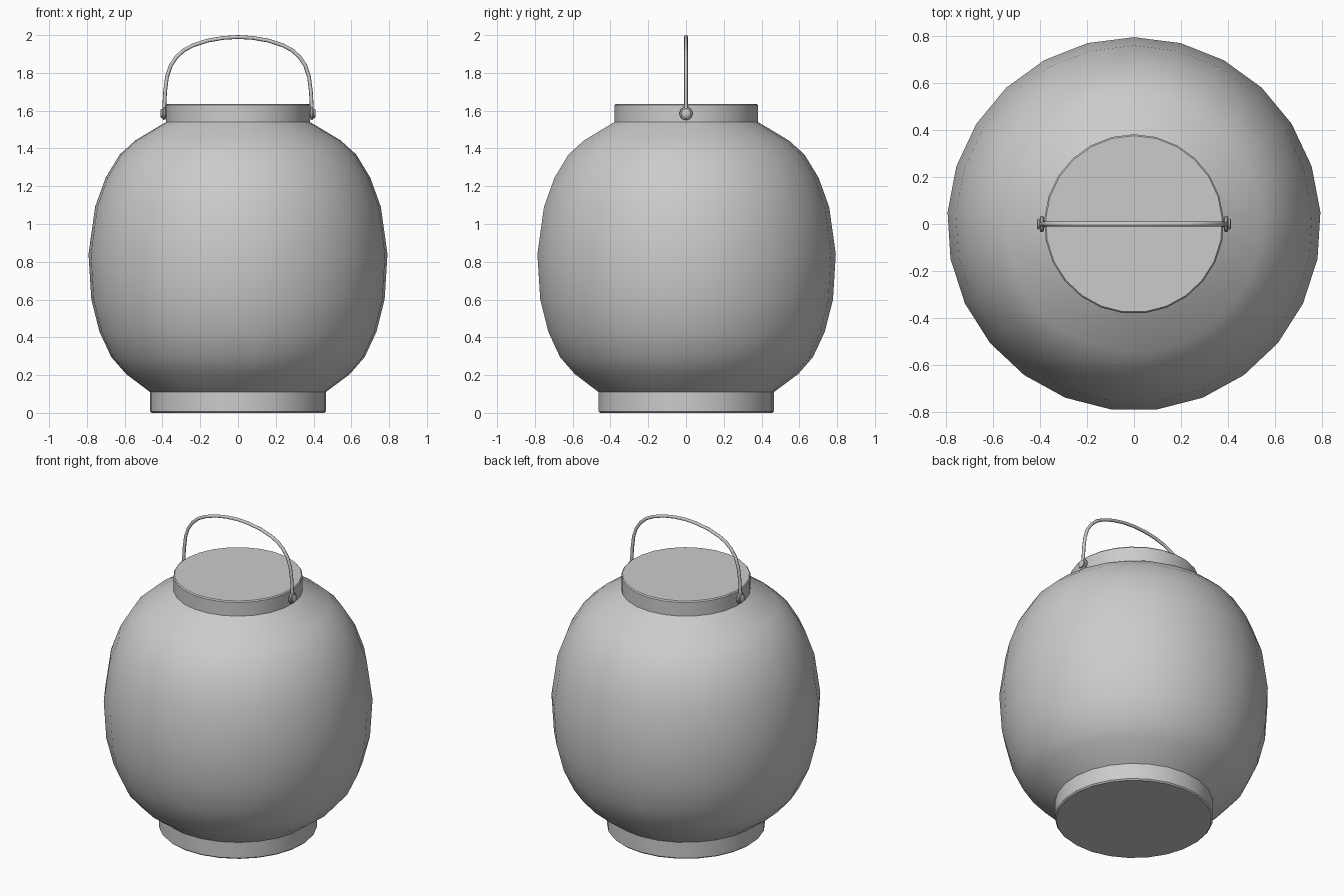
import bpy, bmesh
from math import sin, cos, tau, pi, radians
from mathutils import Matrix

if "Cube" in bpy.data.objects:
    bpy.data.objects.remove(bpy.data.objects["Cube"])


def finish(name, bm, angle=35):
    bmesh.ops.recalc_face_normals(bm, faces=bm.faces)
    me = bpy.data.meshes.new(name)
    bm.to_mesh(me)
    bm.free()
    ob = bpy.data.objects.new(name, me)
    bpy.context.collection.objects.link(ob)
    bpy.ops.object.select_all(action='DESELECT')
    ob.select_set(True)
    bpy.context.view_layer.objects.active = ob
    bpy.ops.object.shade_smooth_by_angle(angle=radians(angle))
    return ob


def lathe(name, profile, sides=25, capped=False, matrix=None, loop=False):
    """Spin (radius, z) points around z, first vertex on +y."""
    bm = bmesh.new()
    rings = [[bm.verts.new((r * cos(pi / 2 + tau * i / sides),
                            r * sin(pi / 2 + tau * i / sides), z))
              for i in range(sides)] for r, z in profile]
    pairs = list(zip(rings, rings[1:]))
    if loop:
        pairs.append((rings[-1], rings[0]))
    for a, b in pairs:
        for i in range(sides):
            j = (i + 1) % sides
            bm.faces.new((a[i], a[j], b[j], b[i]))
    if capped:
        bm.faces.new(rings[0])
        bm.faces.new(rings[-1])
    if matrix:
        bm.transform(matrix)
    return finish(name, bm)


# Round lantern shade
lathe("lantern_body", [(0.466, 0.11), (0.593, 0.205), (0.672, 0.295), (0.735, 0.43),
                       (0.778, 0.60), (0.793, 0.84), (0.758, 1.09), (0.702, 1.245),
                       (0.627, 1.368), (0.545, 1.442), (0.381, 1.54)])

# Base ring and lid
lathe("base", [(0.458, 0), (0.466, 0.008), (0.466, 0.11)], capped=True)
lathe("lid", [(0.381, 1.535), (0.381, 1.629), (0.375, 1.636)], capped=True)

# Wire handle: half path, mirrored
half = [(0.391, 1.61), (0.386, 1.70), (0.376, 1.78), (0.356, 1.84), (0.325, 1.885),
        (0.285, 1.921), (0.235, 1.947), (0.16, 1.971), (0.08, 1.985)]
path = [(-x, z) for x, z in half] + [(0, 1.99)] + half[::-1]
cu = bpy.data.curves.new("handle", 'CURVE')
cu.dimensions = '3D'
cu.bevel_depth = 0.01
cu.bevel_resolution = 2
cu.use_fill_caps = True
sp = cu.splines.new('POLY')
sp.points.add(len(path) - 1)
for p, (x, z) in zip(sp.points, path):
    p.co = (x, 0, z, 1)
sp.use_smooth = True
bpy.context.collection.objects.link(bpy.data.objects.new("handle", cu))

# Pivot on each side: wire loop around a headed pin
for side, label in ((1, "right"), (-1, "left")):
    m = Matrix.Translation((0, 0, 1.585)) @ Matrix.Rotation(side * pi / 2, 4, 'Y')
    ring = [(0.026 + 0.009 * cos(tau * k / 8), 0.391 + 0.009 * sin(tau * k / 8))
            for k in range(8)]
    lathe("handle_loop_" + label, ring, 14, matrix=m, loop=True)
    lathe("handle_pin_" + label, [(0.015, 0.36), (0.015, 0.401), (0.024, 0.401),
                                  (0.024, 0.407), (0.018, 0.411)], 14, True, m)
